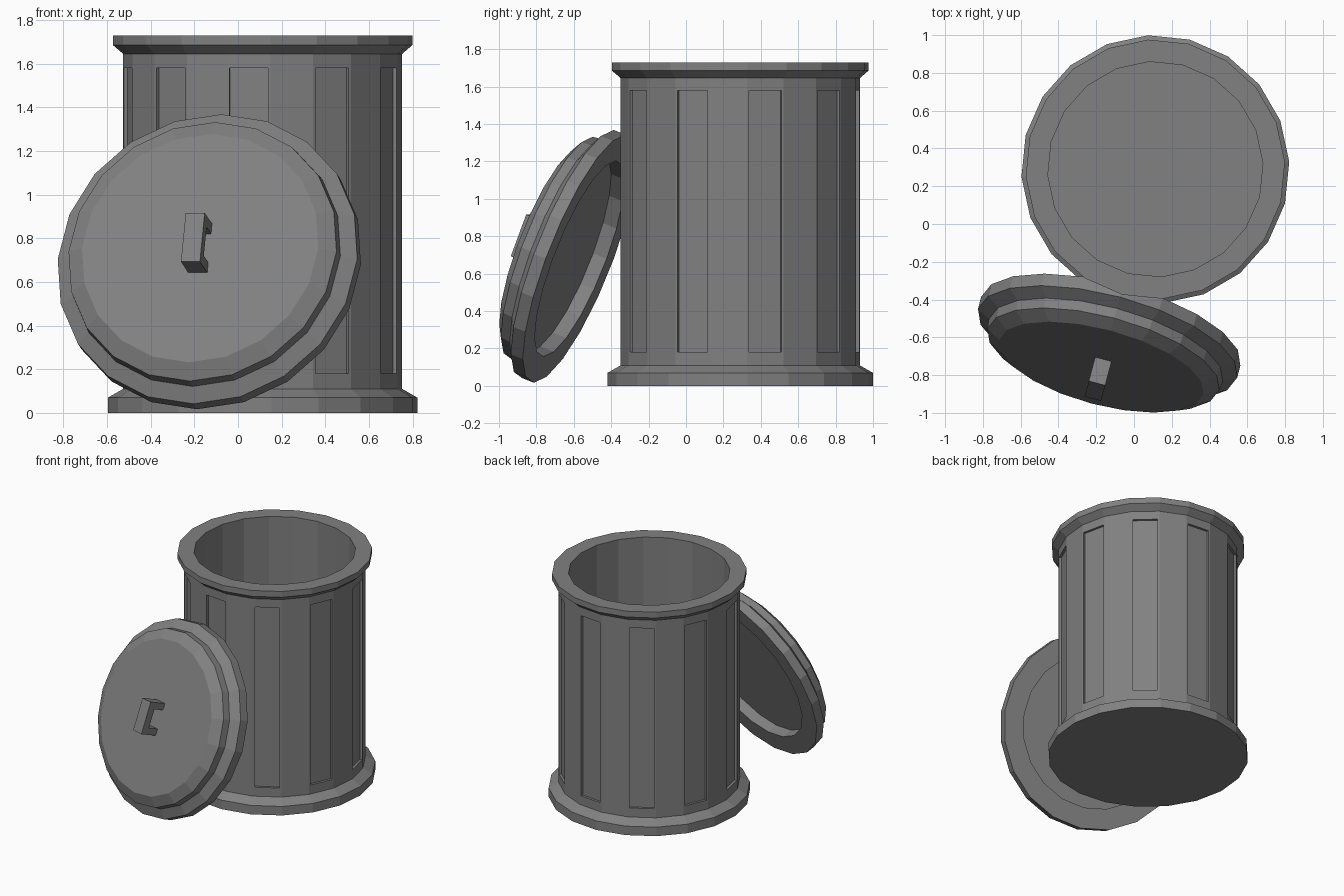
import bpy, bmesh, math
from mathutils import Matrix, Vector

SIDES = 20

cube = bpy.data.objects.get("Cube")
if cube:
    bpy.data.objects.remove(cube)

metal = bpy.data.materials.new("grey metal")
metal.use_nodes = True
GREY = (0.22, 0.22, 0.22, 1)
metal.diffuse_color = GREY
shader = metal.node_tree.nodes["Principled BSDF"]
shader.inputs["Base Color"].default_value = GREY
shader.inputs["Roughness"].default_value = 0.8


def finish(bm, name, matrix):
    bmesh.ops.recalc_face_normals(bm, faces=bm.faces)
    mesh = bpy.data.meshes.new(name)
    bm.to_mesh(mesh)
    bm.free()
    mesh.materials.append(metal)
    obj = bpy.data.objects.new(name, mesh)
    obj.matrix_world = matrix
    bpy.context.collection.objects.link(obj)
    return obj


def lathe(profile, turn=0.0):
    """Revolve (radius, height) points and cap both ends; returns the bands of side faces."""
    bm = bmesh.new()
    rings = []
    for r, z in profile:
        angles = [turn + math.tau * i / SIDES for i in range(SIDES)]
        rings.append([bm.verts.new((r * math.cos(a), r * math.sin(a), z)) for a in angles])
    bands = []
    for low, high in zip(rings, rings[1:]):
        bands.append([bm.faces.new((low[i], low[(i + 1) % SIDES], high[(i + 1) % SIDES], high[i]))
                      for i in range(SIDES)])
    bm.faces.new(rings[0][::-1])
    bm.faces.new(rings[-1])
    bm.normal_update()
    return bm, bands


# Can: flared foot, straight wall, flared rim and hollow inside
can_profile = [(0.71, 0), (0.71, 0.07), (0.64, 0.11), (0.64, 0.168), (0.64, 1.592),
               (0.64, 1.645), (0.687, 1.685), (0.687, 1.73), (0.57, 1.73), (0.57, 0.07)]
bm, bands = lathe(can_profile, math.radians(3.2))

# Recessed panels on every other side of the wall
panels = bands[3][::2]
bmesh.ops.inset_individual(bm, faces=panels, thickness=0.012, use_even_offset=True)
for panel in panels:
    inward = panel.normal * -0.018
    sunk = bmesh.ops.extrude_face_region(bm, geom=[panel])["geom"]
    bmesh.ops.translate(bm, vec=inward, verts=[v for v in sunk if isinstance(v, bmesh.types.BMVert)])
    bm.faces.remove(panel)
finish(bm, "can", Matrix.Translation((0.113, 0.29, 0)))

# Lid frame: leans back on the can, turned a little to its right
normal = Vector((-0.24, -0.903, 0.357)).normalized()
up = (Vector((0, 0, 1)) - normal * normal.z).normalized()
side = up.cross(normal)
lean = Matrix((side, up, normal)).transposed().to_4x4()
lean.translation = (-0.123, -0.568, 0.68)

# Lid: hollow underside, wide rim, stepped dome
lid_profile = [(0.56, 0.08), (0.56, 0), (0.71, 0), (0.71, 0.07),
               (0.64, 0.11), (0.635, 0.165), (0.56, 0.21)]
bm, bands = lathe(lid_profile)
finish(bm, "lid", lean)

# Handle: a bracket outline extruded sideways
LENGTH, POST, BASE, TOP, BAR, WIDTH = 0.12, 0.05, 0.2, 0.35, 0.055, 0.09
inner = LENGTH - POST
outline = [(-LENGTH, BASE), (-LENGTH, TOP), (LENGTH, TOP), (LENGTH, BASE),
           (inner, BASE), (inner, TOP - BAR), (-inner, TOP - BAR), (-inner, BASE)]
bm = bmesh.new()
face = bm.faces.new([bm.verts.new((-WIDTH / 2, y, z)) for y, z in outline])
grown = bmesh.ops.extrude_face_region(bm, geom=[face])["geom"]
bmesh.ops.translate(bm, vec=(WIDTH, 0, 0), verts=[v for v in grown if isinstance(v, bmesh.types.BMVert)])
finish(bm, "lid_handle", lean)
